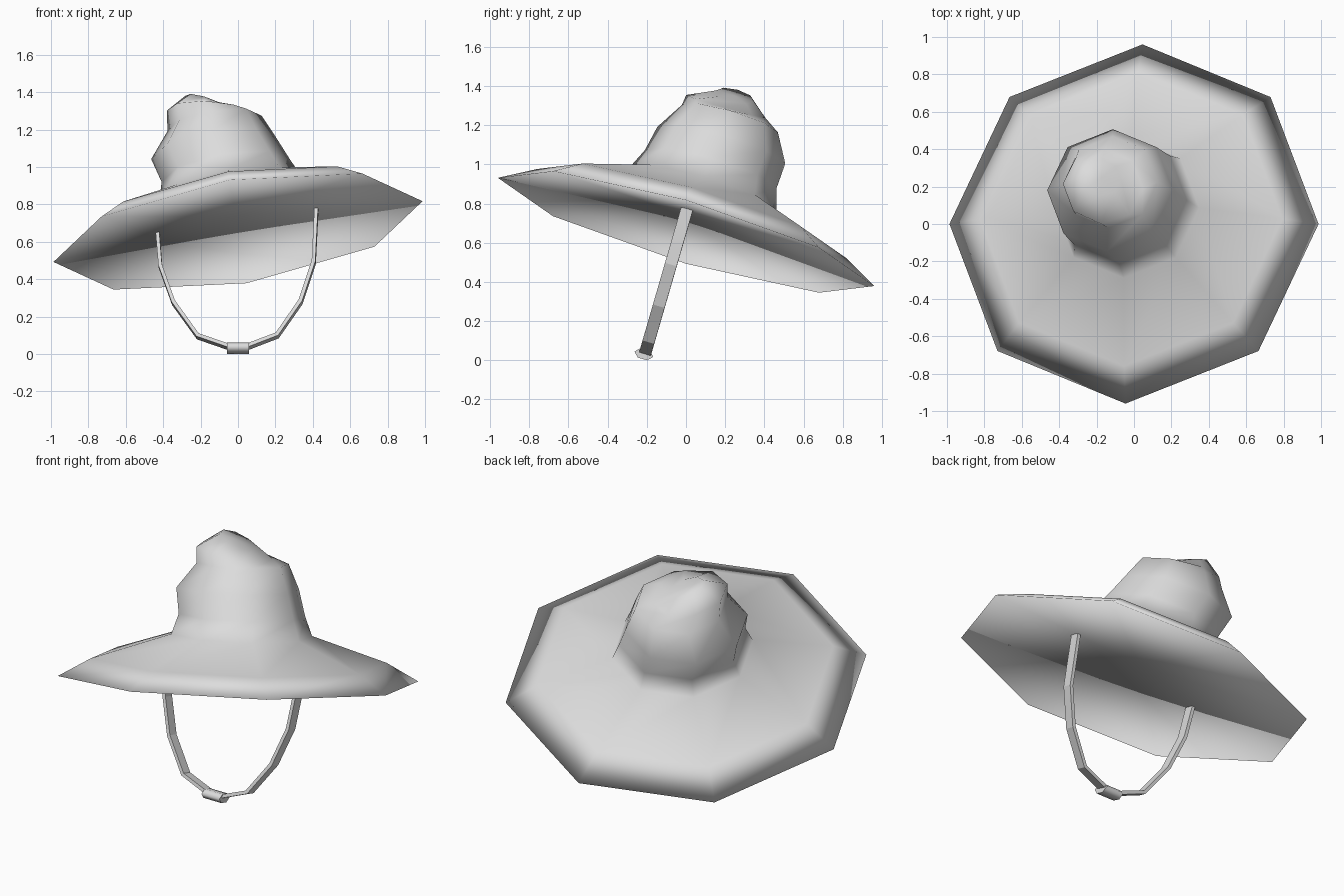
import bpy
import bmesh
import math
from mathutils import Matrix, Vector

cube = bpy.data.objects.get("Cube")
if cube:
    bpy.data.objects.remove(cube, do_unlink=True)

felt = bpy.data.materials.new("light_grey")
felt.use_nodes = True
felt.diffuse_color = (0.72, 0.72, 0.72, 1)
felt.node_tree.nodes["Principled BSDF"].inputs["Base Color"].default_value = (0.72, 0.72, 0.72, 1)

# Tilted frame of the hat: across, back and up
up = Vector((-0.156, 0.28, 0.948)).normalized()
across = Vector((0.987, 0, 0.163)).normalized()
back = up.cross(across).normalized()
across = back.cross(up)
CENTRE = Vector((0, 0, 0.655))
SIDES = 8


def tilted(u, v, h):
    return CENTRE + across * u + back * v + up * h


def finish(name, bm, smooth=True):
    bmesh.ops.recalc_face_normals(bm, faces=bm.faces)
    for face in bm.faces:
        face.smooth = smooth
    mesh = bpy.data.meshes.new(name)
    bm.to_mesh(mesh)
    bm.free()
    mesh.materials.append(felt)
    obj = bpy.data.objects.new(name, mesh)
    bpy.context.collection.objects.link(obj)
    return obj


def bridge(bm, a, b, closed=True):
    count = len(a)
    for i in range(count if closed else count - 1):
        j = (i + 1) % count
        bm.faces.new((a[i], a[j], b[j], b[i]))


def fan(bm, ring, tip):
    for i in range(len(ring)):
        bm.faces.new((ring[i], ring[(i + 1) % len(ring)], tip))


# Brim and slouched crown: height, radius, shift across, shift back, lean
RINGS = [
    (0.0, 1.0, 0, 0, 0),
    (0.10, 0.82, 0, 0, 0),
    (0.24, 0.39, 0, 0.02, 0),
    (0.35, 0.35, -0.01, 0.03, 0),
    (0.49, 0.34, -0.055, 0.045, 0),
    (0.63, 0.255, -0.03, 0.05, 0),
    (0.69, 0.21, -0.06, 0.01, -0.2),
    (0.755, 0.10, -0.06, 0.04, -0.5),
]
bm = bmesh.new()
loops = []
for h, r, cu, cv, lean in RINGS:
    loop = []
    for k in range(SIDES):
        a = math.tau * k / SIDES
        du, dv = r * math.cos(a), r * math.sin(a)
        loop.append(bm.verts.new(tilted(cu + du, cv + dv, h + lean * du)))
    loops.append(loop)
for lower, higher in zip(loops, loops[1:]):
    bridge(bm, lower, higher)
fan(bm, loops[-1], bm.verts.new(tilted(-0.06, 0.04, 0.755)))
# Shallow closed underside
fan(bm, loops[0], bm.verts.new(tilted(0, 0, 0.085)))
finish("hat", bm)

# Chin straps: flat ribbons hanging on a slanted plane
LEFT = [(0.42, 0.79), (0.405, 0.49), (0.335, 0.28), (0.21, 0.1), (0.04, 0.035)]
RIGHT = [(-0.43, 0.65), (-0.415, 0.47), (-0.345, 0.275), (-0.215, 0.095), (-0.04, 0.035)]
WIDTH = 0.062
for name, path in (("left_strap", LEFT), ("right_strap", RIGHT)):
    bm = bmesh.new()
    edges = ([], [])
    for x, z in path:
        mid = Vector((x, -0.21 + (z - 0.03) * 0.29, z))
        for row, side in zip(edges, (-0.5, 0.5)):
            row.append(bm.verts.new(mid + back * (WIDTH * side)))
    bridge(bm, edges[0], edges[1], closed=False)
    strap = finish(name, bm, smooth=False)
    solid = strap.modifiers.new("thickness", "SOLIDIFY")
    solid.thickness = 0.02
    solid.offset = 0

# Buckle: flattened six-sided bead where the straps meet
bm = bmesh.new()
bmesh.ops.create_cone(bm, cap_ends=True, segments=6, radius1=0.05, radius2=0.05, depth=0.12)
bm.transform(Matrix.Translation((0, -0.215, 0.031))
             @ Matrix.Rotation(math.radians(-16), 4, "X")
             @ Matrix.Diagonal((1, 1, 0.58, 1))
             @ Matrix.Rotation(math.radians(90), 4, "Y"))
buckle = finish("buckle", bm)
for face in buckle.data.polygons:
    face.use_smooth = len(face.vertices) == 4
